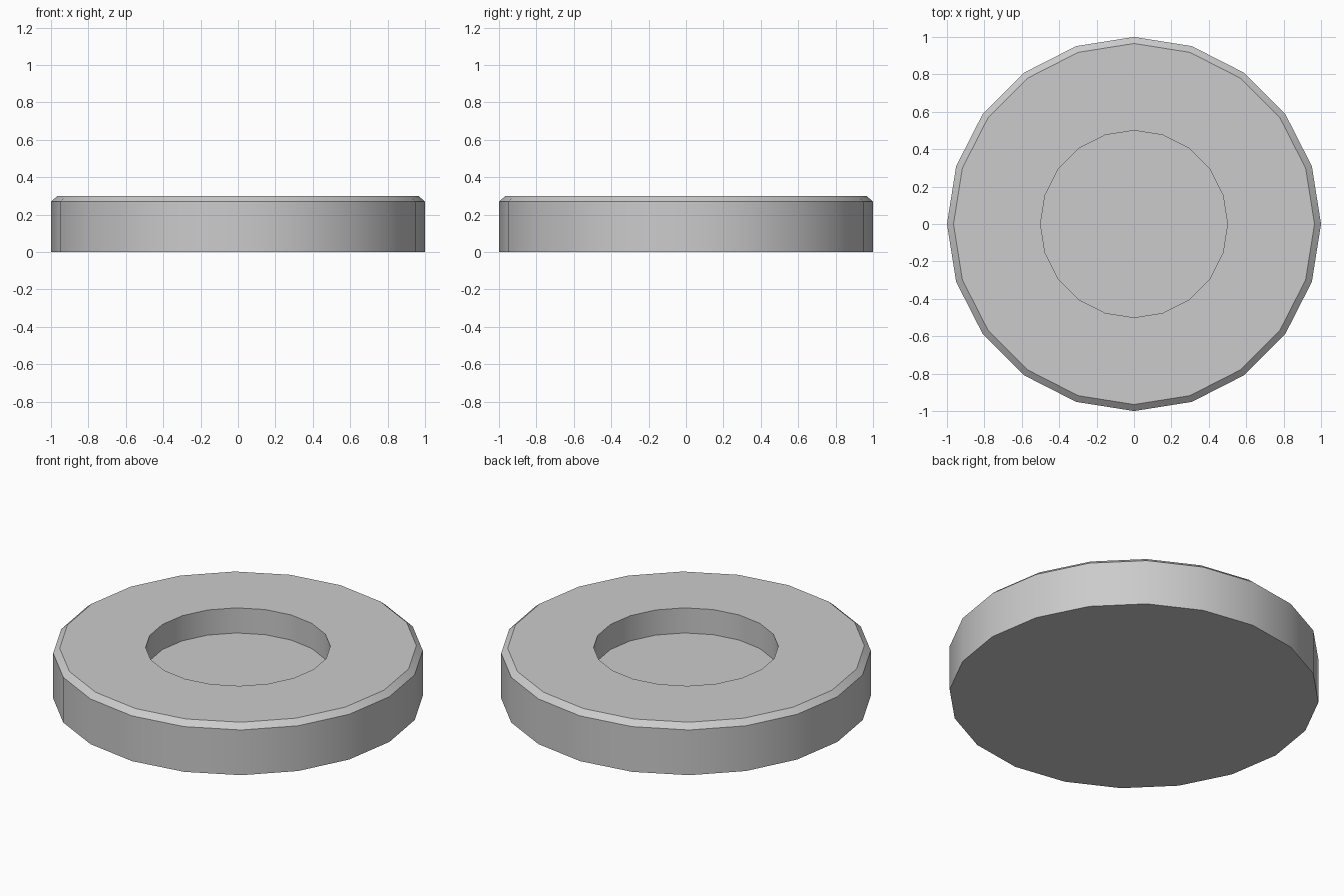
import bpy, bmesh
from math import radians

cube = bpy.data.objects.get("Cube")
if cube:
    bpy.data.objects.remove(cube)

SIDES = 20

grey = bpy.data.materials.new("plain_grey")
grey.use_nodes = True
colour = (0.6, 0.6, 0.6, 1)
grey.diffuse_color = colour
grey.node_tree.nodes["Principled BSDF"].inputs["Base Color"].default_value = colour

# Half section of the disc: base, side, chamfer, rim, recess wall, recess floor
profile = [(0, 0), (1, 0), (1, 0.27), (0.965, 0.3), (0.5, 0.3), (0.5, 0.15), (0, 0.15)]

bm = bmesh.new()
points = [bm.verts.new((r, 0, z)) for r, z in profile]
edges = [bm.edges.new(pair) for pair in zip(points, points[1:])]
bmesh.ops.spin(bm, geom=points + edges, cent=(0, 0, 0), axis=(0, 0, 1),
               angle=radians(360), steps=SIDES, use_merge=True)
bmesh.ops.remove_doubles(bm, verts=bm.verts, dist=0.0001)
bmesh.ops.dissolve_limit(bm, angle_limit=radians(1), verts=bm.verts, edges=bm.edges,
                         delimit={'NORMAL'})
bmesh.ops.recalc_face_normals(bm, faces=bm.faces)

mesh = bpy.data.meshes.new("recessed_disc")
bm.to_mesh(mesh)
bm.free()
mesh.materials.append(grey)
disc = bpy.data.objects.new("recessed_disc", mesh)
bpy.context.collection.objects.link(disc)

# Smooth round walls with sharp rims
bpy.ops.object.select_all(action='DESELECT')
disc.select_set(True)
bpy.context.view_layer.objects.active = disc
bpy.ops.object.shade_smooth_by_angle(angle=radians(30))
